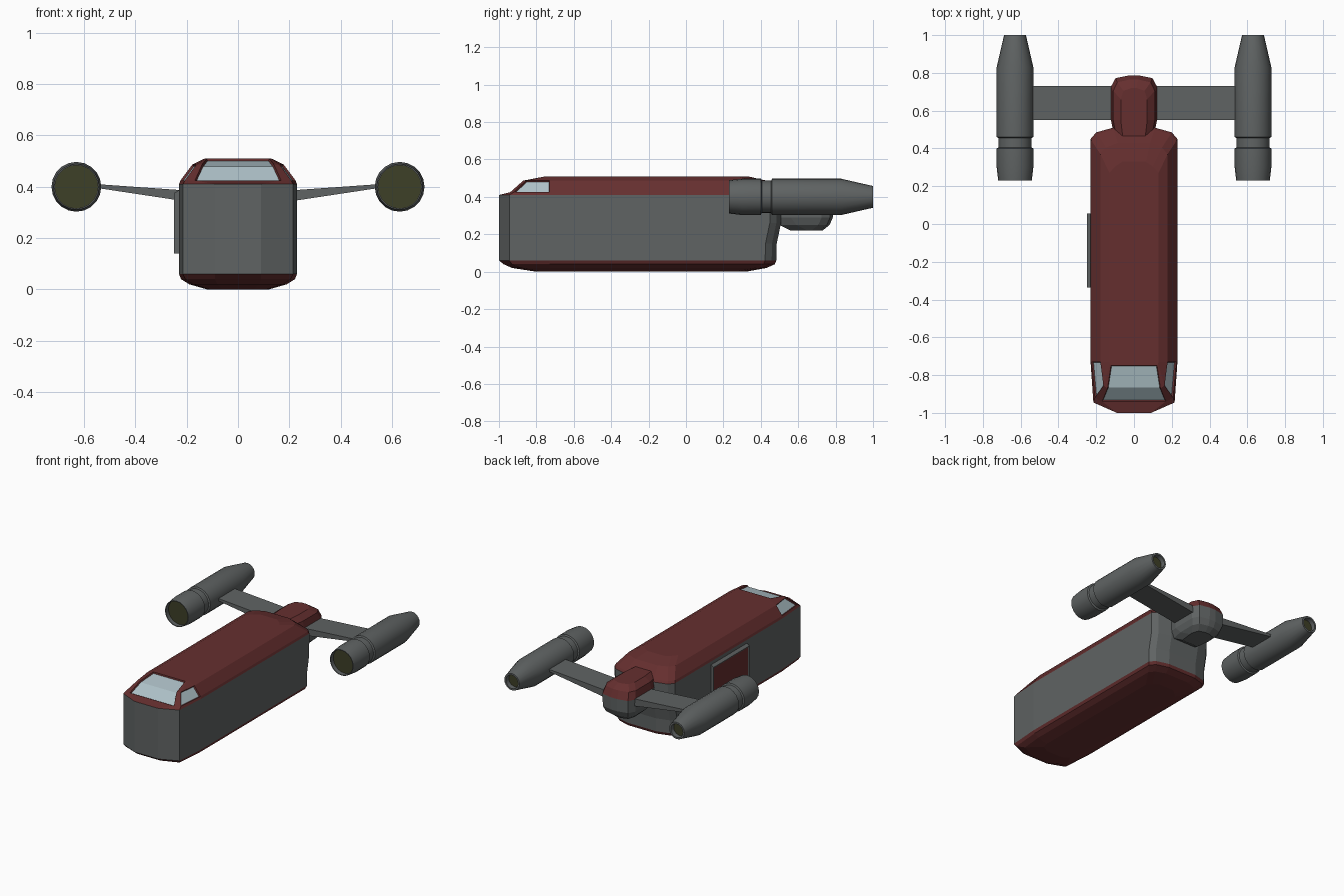
import bpy, bmesh, math

if "Cube" in bpy.data.objects:
    bpy.data.objects.remove(bpy.data.objects["Cube"])


def material(name, rgb):
    m = bpy.data.materials.new(name)
    m.diffuse_color = (*rgb, 1)
    m.use_nodes = True
    m.node_tree.nodes["Principled BSDF"].inputs["Base Color"].default_value = m.diffuse_color
    return m


GREY = material("hull grey", (0.115, 0.125, 0.125))
RED = material("dark red", (0.13, 0.028, 0.028))
GLASS = material("pale glass", (0.42, 0.53, 0.57))
OLIVE = material("dark olive", (0.048, 0.05, 0.02))


def loft(rings):
    """Skin closed rings of 3D points; returns bmesh, bands of faces, caps."""
    bm = bmesh.new()
    vs = [[bm.verts.new(p) for p in r] for r in rings]
    n = len(vs[0])
    bands = [[bm.faces.new((a[j], a[(j + 1) % n], b[(j + 1) % n], b[j]))
              for j in range(n)] for a, b in zip(vs, vs[1:])]
    caps = [bm.faces.new(vs[0]), bm.faces.new(vs[-1])]
    bmesh.ops.recalc_face_normals(bm, faces=bm.faces[:])
    return bm, bands, caps


def finish(name, bm, mats, smooth=False):
    me = bpy.data.meshes.new(name)
    bm.to_mesh(me)
    bm.free()
    for m in mats:
        me.materials.append(m)
    ob = bpy.data.objects.new(name, me)
    bpy.context.collection.objects.link(ob)
    if smooth:
        bpy.ops.object.select_all(action='DESELECT')
        ob.select_set(True)
        bpy.context.view_layer.objects.active = ob
        bpy.ops.object.shade_smooth_by_angle(angle=math.radians(25))
    return ob


def mirrored(z, half):
    """Closed symmetrical ring from right-half points, front to back."""
    return [(x, y, z) for x, y in half] + [(-x, y, z) for x, y in reversed(half)]


def hull_ring(z, hw, back, a, b):
    """a = nose point, b = front corner; the rear is rounded off."""
    return mirrored(z, [a, b, (hw, -0.73), (hw, back - 0.06),
                        (hw - 0.03, back - 0.025), (hw * 0.48, back)])


# Hull: red belly, grey sides, red roof with recessed windows
hull = [
    hull_ring(0.0, 0.12, 0.32, (0.06, -0.80), (0.11, -0.77)),
    hull_ring(0.02, 0.19, 0.43, (0.08, -0.93), (0.175, -0.88)),
    hull_ring(0.04, 0.222, 0.475, (0.09, -0.975), (0.205, -0.93)),
    hull_ring(0.06, 0.23, 0.483, (0.09, -1.0), (0.215, -0.945)),
    hull_ring(0.15, 0.23, 0.485, (0.09, -1.0), (0.215, -0.945)),
    hull_ring(0.26, 0.23, 0.508, (0.09, -1.0), (0.215, -0.945)),
    hull_ring(0.41, 0.23, 0.51, (0.09, -1.0), (0.215, -0.945)),
    hull_ring(0.425, 0.224, 0.50, (0.168, -0.94), (0.207, -0.92)),
    hull_ring(0.487, 0.178, 0.43, (0.14, -0.87), (0.162, -0.855)),
    hull_ring(0.51, 0.13, 0.33, (0.122, -0.75), (0.127, -0.74)),
]
bm, bands, caps = loft(hull)
for f in bm.faces:
    z = f.calc_center_median().z
    f.material_index = 0 if 0.06 < z < 0.41 else 1
panes = [bands[7][-1], bands[8][-1], bands[7][1], bands[7][-3]]
bmesh.ops.inset_region(bm, faces=panes, thickness=0.004, depth=-0.009,
                       use_even_offset=True, use_boundary=True)
for f in panes:
    f.material_index = 2
finish("hull", bm, [GREY, RED, GLASS])


# Tail pod: grey below, red on top
def pod_ring(z, hw, front, back):
    return mirrored(z, [(hw * 0.85, front), (hw, front + 0.09),
                        (hw, back - 0.06), (hw * 0.8, back - 0.015),
                        (hw * 0.2, back)])


bm, bands, caps = loft([
    pod_ring(0.22, 0.075, 0.56, 0.73),
    pod_ring(0.25, 0.105, 0.50, 0.768),
    pod_ring(0.29, 0.12, 0.47, 0.785),
    pod_ring(0.375, 0.122, 0.46, 0.787),
    pod_ring(0.425, 0.11, 0.46, 0.765),
    pod_ring(0.455, 0.07, 0.46, 0.72),
])
for f in bm.faces:
    f.material_index = int(f.calc_center_median().z > 0.375)
finish("tail_pod", bm, [GREY, RED])

# Engine profile (y, radius), open mouth to nozzle
PROFILE = [(0.26, 0.084), (0.23, 0.084), (0.23, 0.089), (0.30, 0.097),
           (0.40, 0.097), (0.405, 0.087), (0.455, 0.087), (0.46, 0.097),
           (0.83, 0.097), (1.0, 0.058), (1.0, 0.046), (0.97, 0.044)]
SIDES = 20
for s, side in ((-1, "left"), (1, "right")):
    # Wing: thin tapering panel
    bm, bands, caps = loft([
        [(s * x, y, z) for y, z in ((0.55, lo), (0.73, lo), (0.73, hi), (0.55, hi))]
        for x, lo, hi in ((0.05, 0.32, 0.375), (0.56, 0.397, 0.411))])
    finish(side + "_wing", bm, [GREY])

    # Engine
    bm, bands, caps = loft([
        [(s * 0.63 + r * math.cos(2 * math.pi * i / SIDES), y,
          0.40 + r * math.sin(2 * math.pi * i / SIDES)) for i in range(SIDES)]
        for y, r in PROFILE])
    for f in caps:
        f.material_index = 1
    finish(side + "_engine", bm, [GREY, OLIVE], True)

# Side door: grey frame with red inset panel, left side only
bm, bands, caps = loft([
    [(x, y, z) for y, z in ((-0.335, 0.14), (0.055, 0.14), (0.055, top), (-0.335, top))]
    for x, top in ((-0.225, 0.39), (-0.25, 0.375))])
bmesh.ops.inset_region(bm, faces=[caps[1]], thickness=0.012, depth=-0.004)
caps[1].material_index = 1
finish("side_door", bm, [GREY, RED])
